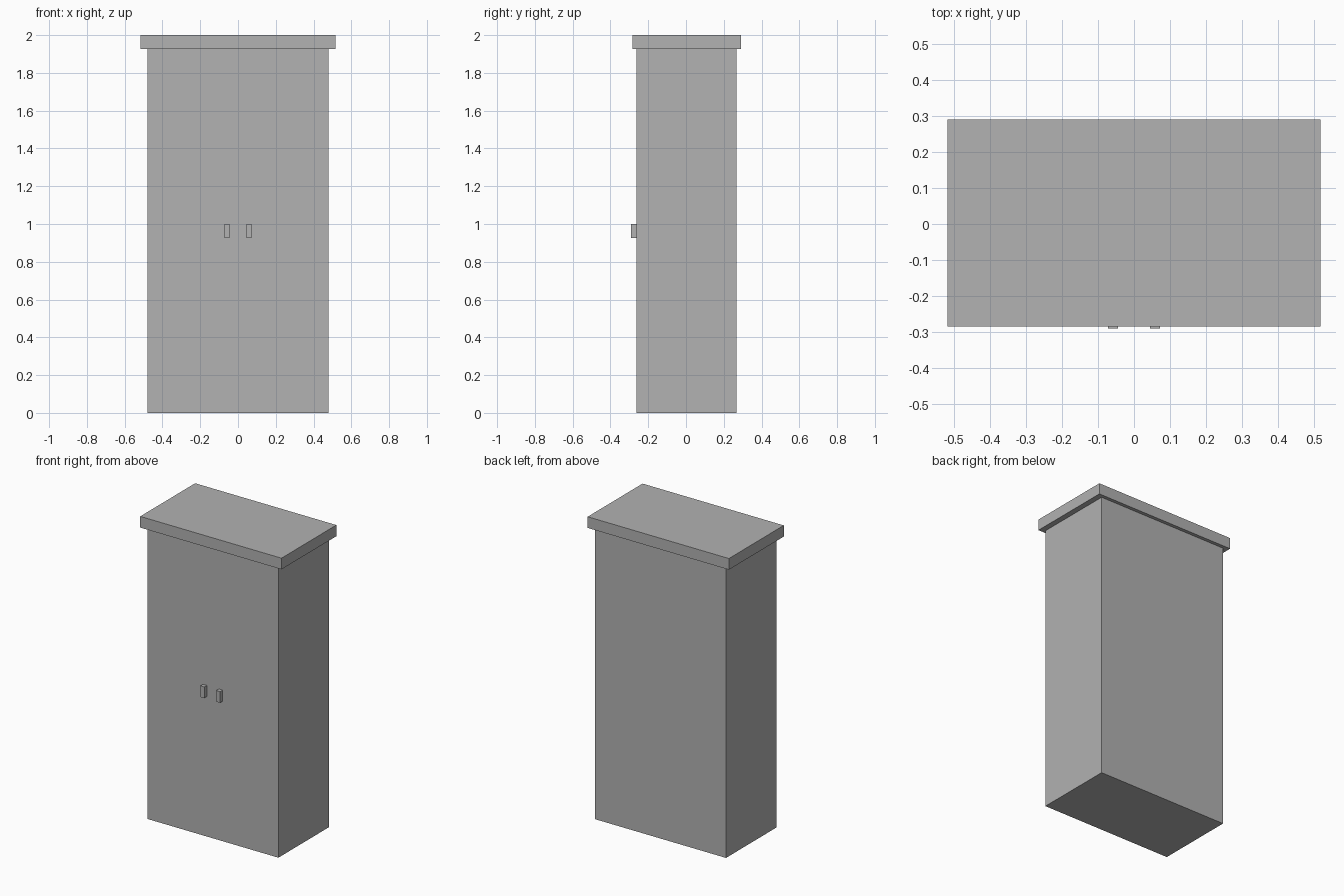
import bpy
import bmesh
from mathutils import Vector

# Remove the default cube
default = bpy.data.objects.get("Cube")
if default:
    bpy.data.objects.remove(default, do_unlink=True)

# Single plain grey finish
GREY = (0.445, 0.445, 0.445, 1.0)
grey = bpy.data.materials.new("plain_grey")
grey.use_nodes = True
grey.diffuse_color = GREY
shader = next(n for n in grey.node_tree.nodes if n.type == "BSDF_PRINCIPLED")
shader.inputs["Base Color"].default_value = GREY


def box(name, low, high):
    """Flat-shaded box spanning two opposite corners."""
    low, high = Vector(low), Vector(high)
    bm = bmesh.new()
    bmesh.ops.create_cube(bm, size=1.0)
    bmesh.ops.scale(bm, vec=high - low, verts=bm.verts)
    mesh = bpy.data.meshes.new(name)
    bm.to_mesh(mesh)
    bm.free()
    mesh.materials.append(grey)
    obj = bpy.data.objects.new(name, mesh)
    obj.location = (low + high) / 2
    bpy.context.collection.objects.link(obj)
    return obj


# Main cabinet and overhanging top
FRONT = -0.263
box("cabinet_body", (-0.48, FRONT, 0), (0.48, 0.267, 1.926))
box("top_board", (-0.517, -0.284, 1.926), (0.517, 0.29, 2.0))

# Pair of door handles
for side, x in (("left", 0.058), ("right", -0.058)):
    box(side + "_handle", (x - 0.014, -0.29, 0.926), (x + 0.014, FRONT, 1.0))
